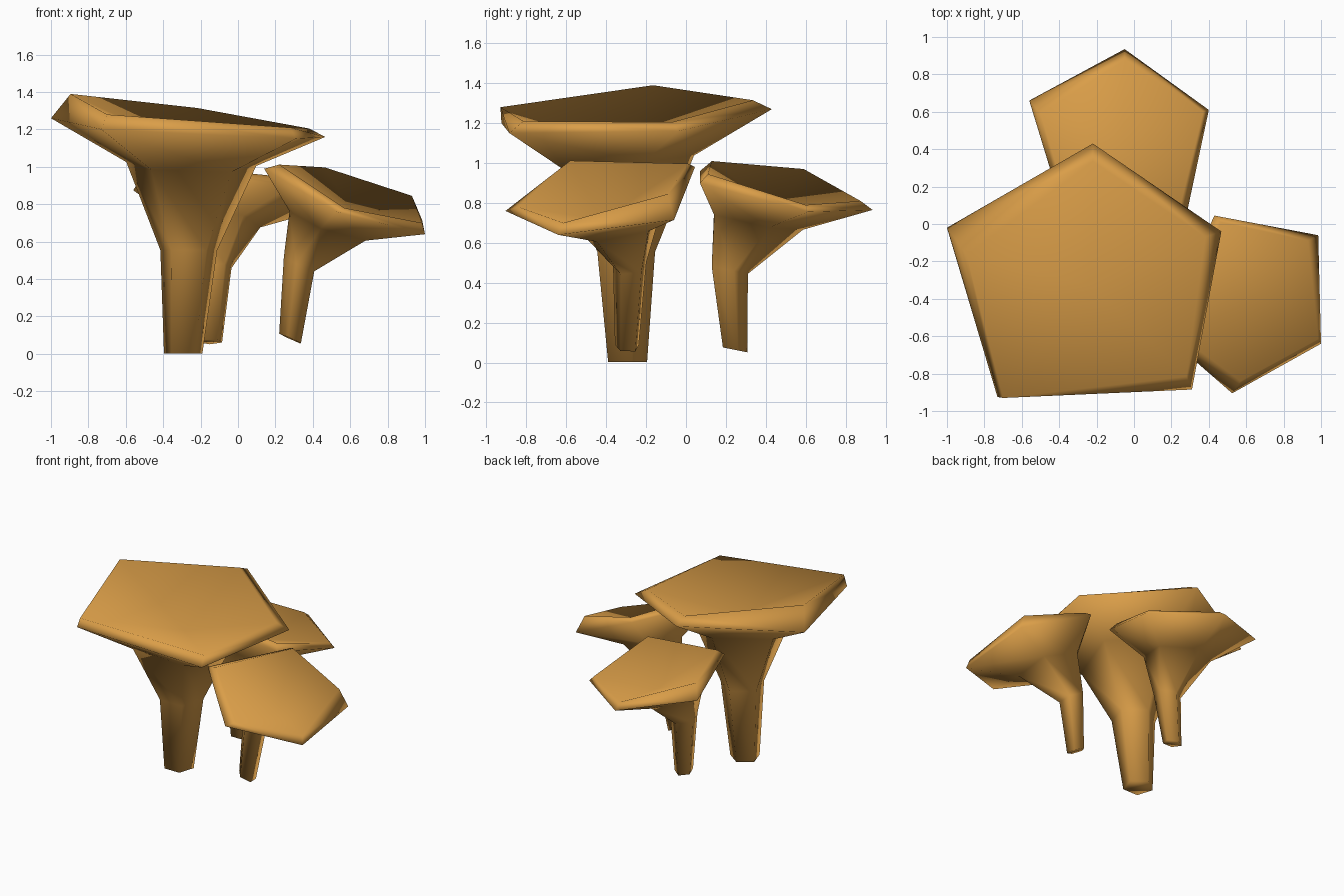
import bpy, bmesh, math

# One warm tan colour for everything
tan = bpy.data.materials.new("golden_tan")
tan.diffuse_color = (0.70, 0.34, 0.065, 1)


def pentagon(cx, cy, cz, r, start, sx=0.0, sy=0.0):
    """Five-sided stem ring, clockwise from the left corner, tilted by slopes sx, sy."""
    pts = []
    for i in range(5):
        a = math.radians(start - 72 * i)
        dx, dy = r * math.cos(a), r * math.sin(a)
        pts.append((cx + dx, cy + dy, cz + sx * dx + sy * dy))
    return pts


def mushroom(name, rings, dish):
    """Skin a stack of five-sided rings; flat foot, dished cap top."""
    bm = bmesh.new()
    loops = [[bm.verts.new(p) for p in ring] for ring in rings]
    for lo, hi in zip(loops, loops[1:]):
        for i in range(5):
            j = (i + 1) % 5
            bm.faces.new((lo[i], lo[j], hi[j], hi[i]))
    bm.faces.new(loops[0])
    top = loops[-1]
    mid = [sum(v.co[k] for v in top) / 5 for k in range(3)]
    centre = bm.verts.new((mid[0], mid[1], mid[2] - dish))
    for i in range(5):
        bm.faces.new((top[i], top[(i + 1) % 5], centre))
    bmesh.ops.recalc_face_normals(bm, faces=bm.faces[:])
    for f in bm.faces:
        f.smooth = True
    me = bpy.data.meshes.new(name)
    bm.to_mesh(me)
    bm.free()
    me.materials.append(tan)
    bpy.context.collection.objects.link(bpy.data.objects.new(name, me))


# Large mushroom: stem rings, flared rim, cap top
mushroom("large_mushroom", [
    pentagon(-0.293, -0.303, 0.003, 0.108, 162),
    pentagon(-0.263, -0.315, 0.555, 0.16, 162),
    pentagon(-0.25, -0.325, 1.005, 0.365, 162, -0.03, 0.09),
    [(-1.0, -0.02, 1.26), (-0.22, 0.43, 1.27), (0.467, -0.04, 1.16),
     (0.31, -0.885, 1.15), (-0.73, -0.925, 1.20)],
    [(-0.895, -0.165, 1.39), (-0.22, 0.335, 1.315), (0.38, -0.07, 1.205),
     (0.28, -0.815, 1.21), (-0.70, -0.93, 1.28)],
], 0.2)

# Right mushroom, leaning to the right
mushroom("right_mushroom", [
    pentagon(0.283, -0.295, 0.08, 0.063, 184, -0.45, -0.05),
    pentagon(0.333, -0.28, 0.48, 0.088, 184, -0.45, 0.1),
    pentagon(0.495, -0.33, 0.69, 0.22, 184, -0.34, 0.18),
    [(0.14, -0.57, 0.99), (0.43, 0.045, 0.98), (0.985, -0.06, 0.715),
     (1.0, -0.64, 0.64), (0.525, -0.905, 0.76)],
    [(0.22, -0.58, 1.012), (0.465, 0.01, 0.997), (0.93, -0.09, 0.845),
     (0.985, -0.615, 0.70), (0.57, -0.84, 0.78)],
], 0.15)

# Back mushroom, leaning backwards
mushroom("back_mushroom", [
    pentagon(-0.15, 0.24, 0.065, 0.068, 162, 0, -0.2),
    pentagon(-0.13, 0.21, 0.465, 0.1, 162, 0, -0.2),
    pentagon(-0.115, 0.34, 0.715, 0.246, 162, -0.1, -0.2),
    [(-0.56, 0.66, 0.875), (-0.05, 0.935, 0.765), (0.40, 0.61, 0.755),
     (0.285, 0.07, 0.90), (-0.38, 0.07, 0.96)],
    [(-0.50, 0.59, 0.97), (-0.05, 0.875, 0.81), (0.37, 0.60, 0.79),
     (0.25, 0.11, 0.945), (-0.36, 0.13, 1.01)],
], 0.15)
